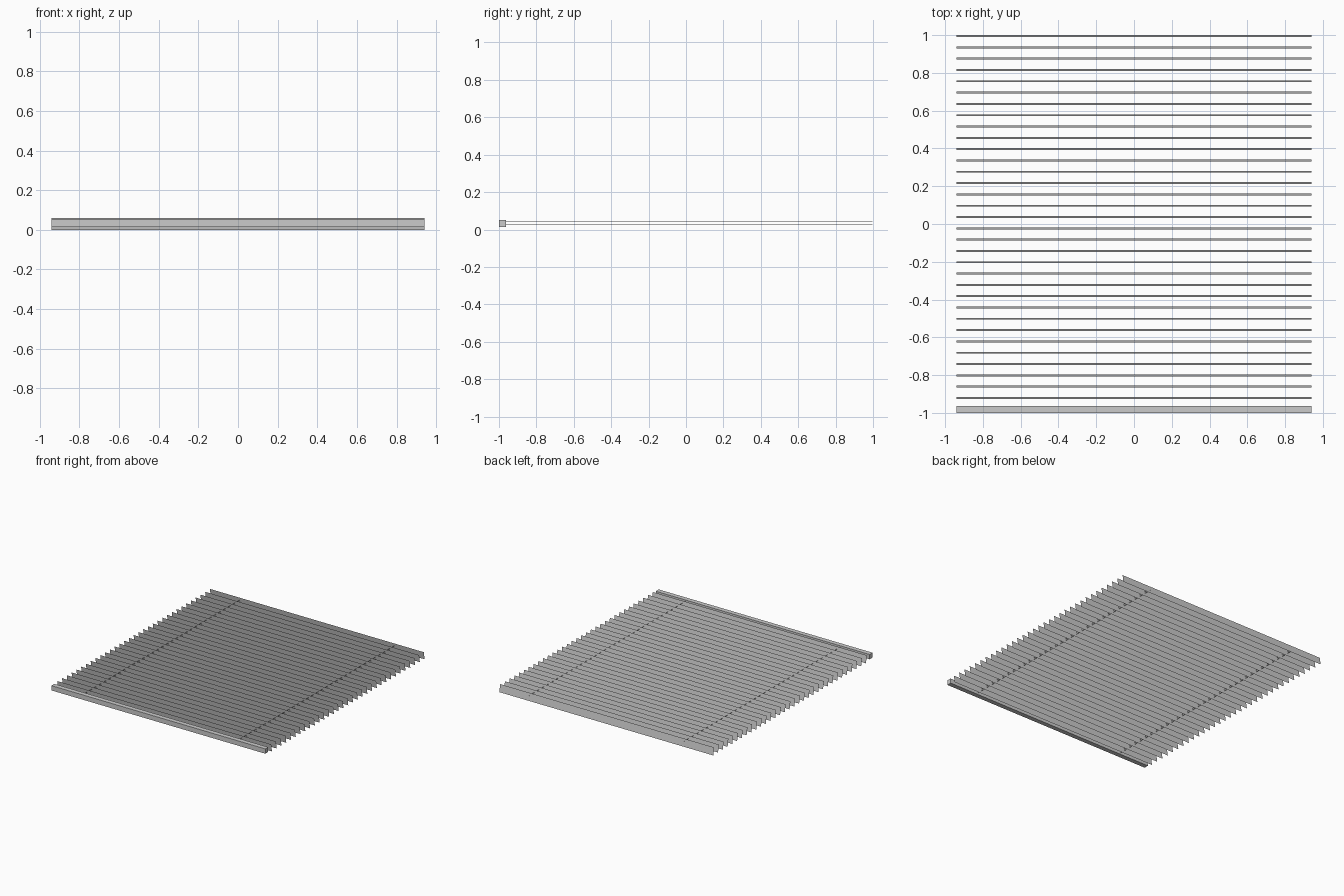
import bpy, bmesh

if "Cube" in bpy.data.objects:
    bpy.data.objects.remove(bpy.data.objects["Cube"])

HALF_W = 0.94      # half length of slats and rail
SLATS = 33
Y_TOP, Y_LOW = 0.995, -0.921
SLAT_H = 0.06


def finish(name, bm):
    mesh = bpy.data.meshes.new(name)
    bm.to_mesh(mesh)
    bm.free()
    obj = bpy.data.objects.new(name, mesh)
    bpy.context.collection.objects.link(obj)
    return obj


def box(name, lo, hi):
    bm = bmesh.new()
    bmesh.ops.create_cube(bm, size=1)
    for v in bm.verts:
        v.co = [(a + b) / 2 + c * (b - a) for a, b, c in zip(lo, hi, v.co)]
    return finish(name, bm)


# slat: thin sheet with its top edge leaning to the front
bm = bmesh.new()
lean = 0.005
quad = [(HALF_W, lean, 0), (-HALF_W, lean, 0),
        (-HALF_W, -lean, SLAT_H), (HALF_W, -lean, SLAT_H)]
bm.faces.new([bm.verts.new(p) for p in quad])
slat = finish("slats", bm)
slat.location.y = Y_LOW
array = slat.modifiers.new("repeat", 'ARRAY')
array.count = SLATS
array.use_relative_offset = False
array.use_constant_offset = True
array.constant_offset_displace = (0, (Y_TOP - Y_LOW) / (SLATS - 1), 0)

# bottom rail
box("bottom_rail", (-HALF_W, -1, 0.014), (HALF_W, -0.963, 0.052))

# pairs of ladder cords threaded through the slats
for side, x in (("left", -0.68), ("right", 0.68)):
    for level, z in (("lower", 0.026), ("upper", 0.041)):
        r = 0.001
        box(f"{side}_{level}_cord", (x - r, -0.965, z - r), (x + r, 0.998, z + r))
